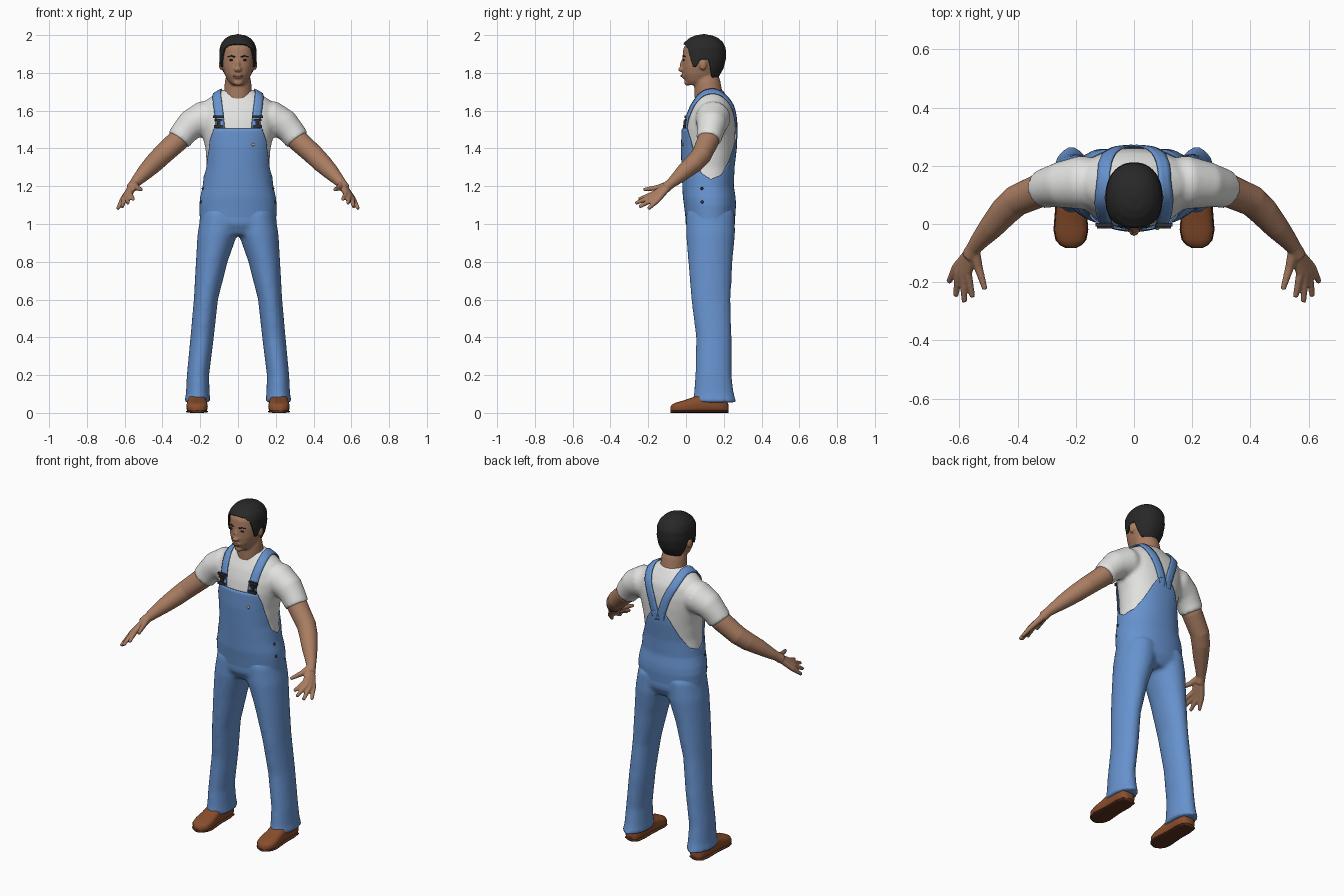
import bpy, bmesh, math
from mathutils import Vector, Matrix
from mathutils.bvhtree import BVHTree

cube = bpy.data.objects.get("Cube")
if cube:
    bpy.data.objects.remove(cube)


def material(name, r, g, b):
    m = bpy.data.materials.new(name)
    m.use_nodes = True
    m.diffuse_color = (r, g, b, 1)
    m.node_tree.nodes["Principled BSDF"].inputs["Base Color"].default_value = (r, g, b, 1)
    return m


SKIN = material("skin", .40, .205, .122)
SHIRT = material("white_cotton", .76, .76, .75)
DENIM = material("blue_denim", .135, .29, .62)
LEATHER = material("brown_leather", .25, .075, .025)
SOLE = material("dark_sole", .10, .03, .012)
HAIR = material("black_hair", .022, .021, .021)
METAL = material("dark_buckle", .03, .03, .035)
LIPS = material("lips", .27, .11, .075)
BRASS = material("brass", .55, .42, .15)


def finish(name, bm, mat, voxel=0, smooth=0, thick=0, flat=False):
    bmesh.ops.recalc_face_normals(bm, faces=bm.faces)
    me = bpy.data.meshes.new(name)
    bm.to_mesh(me)
    bm.free()
    me.materials.append(mat)
    if not flat:
        me.shade_smooth()
    ob = bpy.data.objects.new(name, me)
    bpy.context.collection.objects.link(ob)
    if voxel:
        m = ob.modifiers.new("Union", 'REMESH')
        m.mode, m.voxel_size, m.use_smooth_shade = 'VOXEL', voxel, True
    if smooth:
        m = ob.modifiers.new("Soften", 'SMOOTH')
        m.iterations = smooth
    if thick:
        m = ob.modifiers.new("Thickness", 'SOLIDIFY')
        m.thickness, m.offset = thick, 0
    return ob


def loft(bm, rings, caps=True, closed=True):
    rows = [[bm.verts.new(p) for p in ring] for ring in rings]
    n = len(rows[0])
    for a, b in zip(rows, rows[1:]):
        for i in range(n if closed else n - 1):
            j = (i + 1) % n
            bm.faces.new((a[i], a[j], b[j], b[i]))
    if caps:
        bm.faces.new(rows[0])
        bm.faces.new(rows[-1])


def circle(n):
    return [2 * math.pi * i / n for i in range(n)]


def tube(bm, pts, side=1, n=16):
    """Round tube through (x, y, z, radius) points."""
    c = [Vector((p[0] * side, p[1], p[2])) for p in pts]
    rings = []
    for i, p in enumerate(c):
        d = c[min(i + 1, len(c) - 1)] - c[max(i - 1, 0)]
        q = d.to_track_quat('Z', 'Y')
        rings.append([p + q @ Vector((math.cos(a), math.sin(a), 0)) * pts[i][3]
                      for a in circle(n)])
    loft(bm, rings)


def ball(bm, loc, size):
    bmesh.ops.create_uvsphere(bm, u_segments=16, v_segments=10, radius=1,
                              matrix=Matrix.Translation(loc) @ Matrix.Diagonal((*size, 1)))


def box(bm, loc, size):
    bmesh.ops.create_cube(bm, size=1, matrix=Matrix.Translation(loc) @ Matrix.Diagonal((*size, 1)))


def lerp_table(table, t):
    for a, b in zip(table, table[1:]):
        if t <= b[0]:
            f = max(0, (t - a[0]) / (b[0] - a[0]))
            return [u + (v - u) * f for u, v in zip(a, b)][1:]
    return table[-1][1:]


def surf(profile, a, z, off=0, p=.92):
    """Point on a body profile of (z, half width, front y, back y)."""
    rx, yf, yb = lerp_table(profile, z)
    s, c = math.sin(a), math.cos(a)
    x = math.copysign(abs(s) ** p, s) * (rx + off)
    y = (yf + yb) / 2 - math.copysign(abs(c) ** p, c) * ((yb - yf) / 2 + off)
    return Vector((x, y, z))


def solid(bm, profile, zlo, zhi, rows=30):
    loft(bm, [[surf(profile, a, zlo + (zhi - zlo) * k / rows) for a in circle(48)]
              for k in range(rows + 1)])


def edge_height(table, a):
    return lerp_table(table, math.degrees(min(a, 2 * math.pi - a)))[0]


def tree_of(ob):
    dg = bpy.context.evaluated_depsgraph_get()
    dg.update()
    return BVHTree.FromObject(ob, dg)


def on_front(tree, x, z):
    return tree.ray_cast(Vector((x, -1, z)), Vector((0, 1, 0)))[0]


BODY = [(.94, .12, .03, .23), (1.0, .205, -.003, .262), (1.1, .198, -.004, .258),
        (1.2, .176, -.008, .242), (1.3, .165, -.013, .246), (1.4, .172, -.016, .258),
        (1.5, .195, -.012, .262), (1.56, .205, .0, .26), (1.62, .195, .022, .25),
        (1.66, .165, .045, .228), (1.69, .115, .06, .207), (1.71, .08, .07, .195)]
HEAD = [(1.735, .03, .012, .08), (1.755, .052, -.004, .14), (1.79, .07, -.016, .165),
        (1.83, .083, -.019, .188), (1.88, .088, -.019, .2), (1.93, .086, -.014, .198),
        (1.955, .076, .002, .185), (1.975, .058, .026, .163), (1.987, .036, .052, .135),
        (1.993, .004, .088, .1)]

# Shirt with sleeves
bm = bmesh.new()
solid(bm, BODY, 1.19, 1.71)
for s in (1, -1):
    tube(bm, [(.1, .14, 1.57, .08), (.18, .143, 1.56, .093), (.25, .135, 1.525, .08),
              (.285, .128, 1.485, .071), (.315, .12, 1.445, .067)], s, 24)
shirt = finish("shirt", bm, SHIRT, .011, 5)
shirt_tree = tree_of(shirt)

# Trousers: hips and two flared legs
LEG = [(.055, .215, .15, .07, .118), (.1, .213, .148, .063, .106), (.2, .212, .145, .059, .096),
       (.4, .19, .147, .062, .094), (.6, .17, .132, .064, .104), (.8, .139, .129, .084, .117),
       (.95, .108, .13, .106, .13), (1.06, .095, .13, .1, .128)]
bm = bmesh.new()
solid(bm, BODY, .94, 1.22)
for s in (1, -1):
    loft(bm, [[(s * (cx + rx * math.cos(a)), cy + ry * math.sin(a), z) for a in circle(32)]
              for z, cx, cy, rx, ry in LEG])
finish("trousers", bm, DENIM, .012, 6)

# Bib: sheet over the torso with a curved upper edge
BIB_EDGE = [(0, 1.505), (37, 1.505), (40, 1.485), (50, 1.44), (62, 1.36), (76, 1.27), (95, 1.237),
            (120, 1.26), (140, 1.33), (158, 1.42), (170, 1.47), (180, 1.475)]
bm = bmesh.new()
rows = []
for k in range(31):
    ring = []
    for a in circle(144):
        z = 1.02 + (edge_height(BIB_EDGE, a) - 1.02) * k / 30
        off = -.005 + .013 * min(1, (z - 1.02) / .12)
        ring.append(surf(BODY, a, z, off))
    rows.append(ring)
loft(bm, rows, caps=False)
bib = finish("bib", bm, DENIM, thick=.006)
bib_tree = tree_of(bib)

# Shoulder straps laid on the shirt
STRAP = [(.012, .28, 1.42), (.045, .28, 1.54), (.095, .26, 1.65), (.115, .15, 1.73),
         (.116, .04, 1.67), (.107, -.01, 1.59), (.1, -.03, 1.5)]
for s, side in ((1, "left"), (-1, "right")):
    path = [Vector((x * s, y, z)) for x, y, z in STRAP]
    for _ in range(3):
        cut = [path[0]]
        for p, q in zip(path, path[1:]):
            cut += [p.lerp(q, .25), p.lerp(q, .75)]
        path = cut + [path[-1]]
    rows = []
    for i, p in enumerate(path):
        hit, nor = shirt_tree.find_nearest(p)[:2]
        tan = path[min(i + 1, len(path) - 1)] - path[max(i - 1, 0)]
        across = nor.cross(tan).normalized()
        row = []
        for w in (-.023, -.008, .008, .023):
            h, n = shirt_tree.find_nearest(hit + across * w)[:2]
            row.append(h + n * .008)
        rows.append(row)
    bm = bmesh.new()
    loft(bm, rows, caps=False, closed=False)
    finish(side + "_strap", bm, DENIM, thick=.007)

    # Buckle: top bar, tapered link and button
    bm = bmesh.new()
    y = on_front(shirt_tree, .103 * s, 1.56).y - .018
    box(bm, (.104 * s, y, 1.568), (.058, .012, .014))
    box(bm, (.103 * s, y, 1.55), (.044, .012, .012))
    box(bm, (.102 * s, y - .004, 1.533), (.02, .012, .03))
    box(bm, (.102 * s, y - .006, 1.516), (.05, .014, .016))
    finish(side + "_buckle", bm, METAL, flat=True)

# Small buttons on the bib and hips
bm = bmesh.new()
ball(bm, on_front(bib_tree, .08, 1.42), (.008, .006, .008))
finish("bib_button", bm, BRASS)
bm = bmesh.new()
for s in (1, -1):
    for z in (1.2, 1.12):
        ball(bm, bib_tree.find_nearest(Vector((s * .25, .065, z)))[0], (.007, .008, .008))
finish("hip_buttons", bm, METAL)

# Head, neck, nose and ears
bm = bmesh.new()
solid(bm, HEAD, 1.735, 1.992, 40)
tube(bm, [(0, .13, 1.6, .078), (0, .12, 1.68, .075), (0, .112, 1.75, .07), (0, .105, 1.8, .06)], n=24)
ball(bm, (0, -.02, 1.818), (.02, .022, .014))
ball(bm, (0, -.015, 1.84), (.011, .018, .032))
ball(bm, (0, -.008, 1.784), (.026, .018, .014))
ball(bm, (0, .008, 1.748), (.026, .018, .016))
for s in (1, -1):
    ball(bm, (s * .09, .09, 1.845), (.012, .02, .031))
head_tree = tree_of(finish("head", bm, SKIN, .006, 3))

# Hair cap with a shaped hairline
HAIRLINE = [(0, 1.947), (30, 1.943), (48, 1.925), (60, 1.87), (68, 1.835), (76, 1.835), (84, 1.872),
            (102, 1.872), (114, 1.82), (130, 1.785), (180, 1.772)]
mid = Vector((0, .09, 1.89))
bm = bmesh.new()
rows = []
for k in range(25):
    t = 1 - (1 - k / 24) ** 1.6
    ring = []
    for a in circle(96):
        z0 = edge_height(HAIRLINE, a)
        ring.append(mid + (surf(HEAD, a, z0 + (1.993 - z0) * t) - mid) * 1.075)
    rows.append(ring)
loft(bm, rows, caps=False)
bm.faces.new(list(bm.verts)[-96:])
finish("hair", bm, HAIR, thick=.008)

# Eyes, brows and lips as thin shapes on the face
bm = bmesh.new()
for s in (1, -1):
    ball(bm, on_front(head_tree, s * .034, 1.868), (.014, .004, .005))
    for x, z in ((.022, 1.886), (.034, 1.89), (.046, 1.887)):
        ball(bm, on_front(head_tree, s * x, z), (.010, .004, .0035))
finish("eyes_and_brows", bm, HAIR)
bm = bmesh.new()
ball(bm, on_front(head_tree, 0, 1.785), (.025, .004, .007))
finish("mouth", bm, LIPS)

# Arms with hands
WRIST = (.55, -.082, 1.213, .026)
FINGERS = [((.572, -.17, 1.16), (.555, -.252, 1.13)), ((.588, -.176, 1.147), (.583, -.268, 1.11)),
           ((.602, -.168, 1.136), (.613, -.248, 1.09)), ((.612, -.15, 1.127), (.637, -.2, 1.08)),
           ((.535, -.15, 1.192), (.512, -.225, 1.182))]
for s, side in ((1, "left"), (-1, "right")):
    bm = bmesh.new()
    tube(bm, [(.24, .135, 1.53, .056), (.32, .117, 1.44, .058), (.405, .08, 1.362, .054),
              (.445, .043, 1.322, .051), (.49, -.01, 1.277, .043), (.53, -.056, 1.235, .032),
              WRIST, (.565, -.11, 1.19, .028)], s, 24)
    for knuckle, tip in FINGERS:
        tube(bm, [WRIST[:3] + (.02,), knuckle + (.0155,), tip + (.0095,)], s, 12)
    finish(side + "_arm", bm, SKIN, .005, 3)

# Shoes: leather upper and flat sole
SHOE = [(.224, .018, .045), (.212, .042, .08), (.16, .05, .105), (.08, .049, .102),
        (.03, .053, .08), (-.02, .057, .064), (-.055, .05, .054), (-.073, .034, .045),
        (-.083, .014, .032)]
for s, side in ((1, "left"), (-1, "right")):
    for part, mat, grow, top in (("shoe", LEATHER, 0, 1), ("sole", SOLE, .003, .014)):
        bm = bmesh.new()
        rings = []
        for y, w, h in SHOE:
            h = h if top == 1 else top
            ring = []
            for a in circle(24):
                c, d = math.cos(a), math.sin(a)
                ring.append((s * (.217 + math.copysign(abs(c) ** .7, c) * (w + grow)), y * (1 + grow),
                             h / 2 + h / 2 * math.copysign(abs(d) ** .7, d)))
            rings.append(ring)
        loft(bm, rings)
        finish(side + "_" + part, bm, mat)
